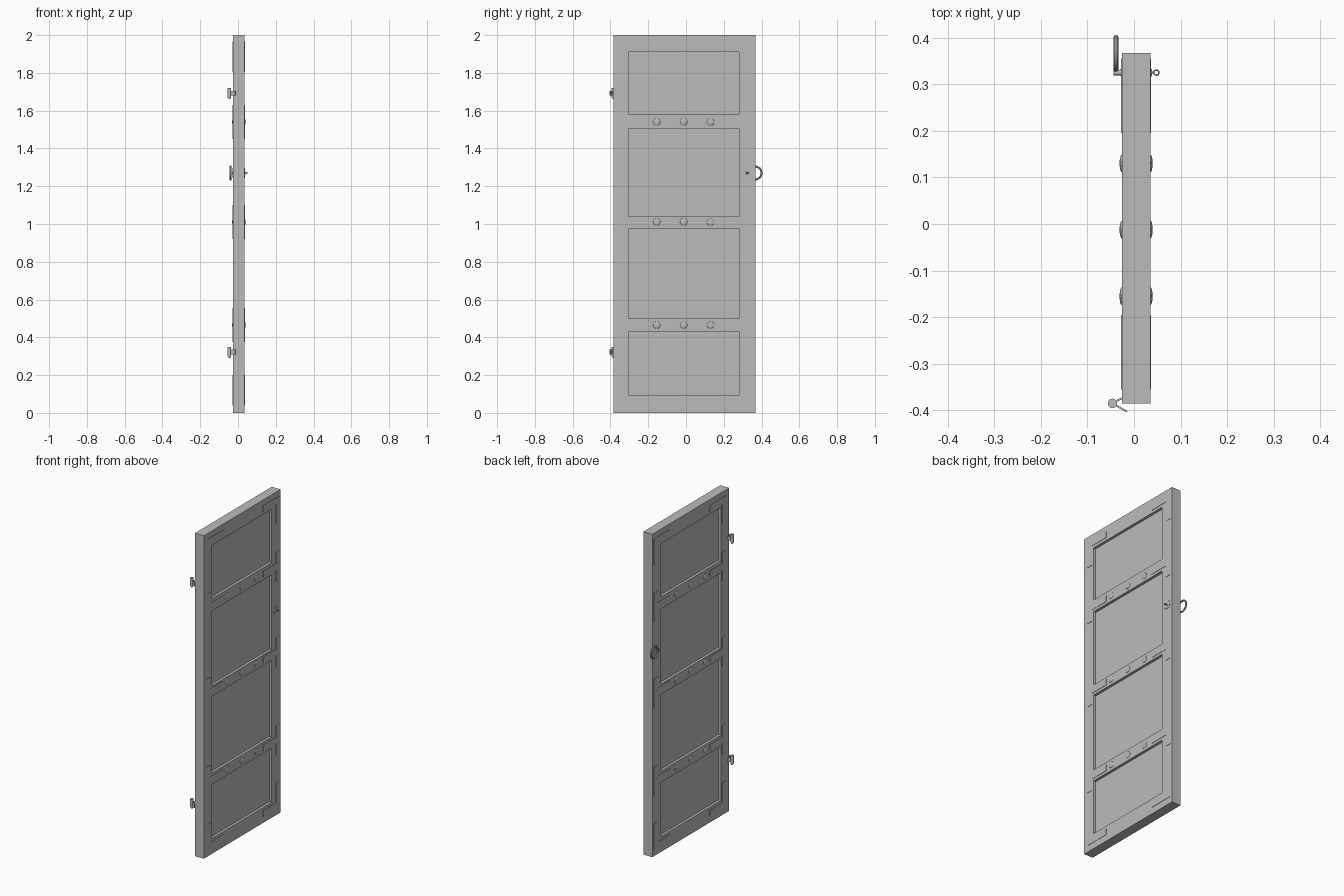
import bpy, bmesh
from math import pi, cos, sin
from mathutils import Matrix, Vector

cube = bpy.data.objects.get("Cube")
if cube:
    bpy.data.objects.remove(cube, do_unlink=True)

grey = bpy.data.materials.new("plain grey")
grey.use_nodes = True
grey.diffuse_color = (0.5, 0.5, 0.5, 1)
grey.node_tree.nodes["Principled BSDF"].inputs["Base Color"].default_value = (0.5, 0.5, 0.5, 1)

X0, X1 = -0.026, 0.035          # slab faces
Y0, Y1 = -0.385, 0.367          # hinge edge, latch edge
MID = (X0 + X1) / 2
RAILS = (0.465, 1.01, 1.54)
LOCK = (0.325, 1.27)            # y, z of the lock


def finish(name, bm, smooth=False):
    bmesh.ops.recalc_face_normals(bm, faces=bm.faces)
    mesh = bpy.data.meshes.new(name)
    bm.to_mesh(mesh)
    bm.free()
    mesh.materials.append(grey)
    ob = bpy.data.objects.new(name, mesh)
    bpy.context.collection.objects.link(ob)
    if smooth:
        bpy.ops.object.select_all(action='DESELECT')
        ob.select_set(True)
        bpy.context.view_layer.objects.active = ob
        bpy.ops.object.shade_smooth_by_angle()
    return ob


def box(bm, lo, hi):
    lo, hi = Vector(lo), Vector(hi)
    m = Matrix.Translation((lo + hi) / 2) @ Matrix.Diagonal((*(hi - lo), 1))
    return bmesh.ops.create_cube(bm, size=1, matrix=m)['verts']


def cylinder(name, p, q, r, r2=None, segments=20):
    p, q = Vector(p), Vector(q)
    m = Matrix.Translation((p + q) / 2) @ (q - p).to_track_quat('Z', 'Y').to_matrix().to_4x4()
    bm = bmesh.new()
    bmesh.ops.create_cone(bm, cap_ends=True, segments=segments, radius1=r,
                          radius2=r if r2 is None else r2, depth=(q - p).length, matrix=m)
    return finish(name, bm, True)


def ring(name, loc, major, minor, rot=(0, 0, 0)):
    bpy.ops.mesh.primitive_torus_add(location=loc, rotation=rot, major_radius=major,
                                     minor_radius=minor, major_segments=36, minor_segments=10)
    ob = bpy.context.object
    ob.name = name
    ob.data.materials.append(grey)
    bpy.ops.object.shade_smooth_by_angle()


# Door slab with four panels sunk into both faces
PY = (-0.305, 0.28)
PZ = ((0.095, 0.43), (0.50, 0.975), (1.04, 1.505), (1.58, 1.91))
bm = bmesh.new()
box(bm, (X0, Y0, 0), (X1, Y1, 2))
cuts = [((0, y, 0), (0, 1, 0)) for y in PY] + [((0, 0, z), (0, 0, 1)) for p in PZ for z in p]
for co, no in cuts:
    bmesh.ops.bisect_plane(bm, geom=bm.verts[:] + bm.edges[:] + bm.faces[:],
                           plane_co=co, plane_no=no)
bm.normal_update()
panels = []
for f in bm.faces:
    c = f.calc_center_median()
    if abs(f.normal.x) > 0.9 and PY[0] < c.y < PY[1] and any(a < c.z < b for a, b in PZ):
        panels.append(f)
for f in bmesh.ops.extrude_discrete_faces(bm, faces=panels)['faces']:
    step = 0.016 if f.calc_center_median().x < MID else -0.016
    bmesh.ops.translate(bm, vec=(step, 0, 0), verts=f.verts)
finish("door_slab", bm)


# Thin straps: an L at each corner, a T at each rail end, on both faces
def strap(name, points, side):
    x, out = (X1, 0.002) if side > 0 else (X0, -0.002)
    bm = bmesh.new()
    face = bm.faces.new([bm.verts.new((x, y, z)) for y, z in points])
    top = bmesh.ops.extrude_face_region(bm, geom=[face])['geom']
    bmesh.ops.translate(bm, vec=(out, 0, 0), verts=[v for v in top if isinstance(v, bmesh.types.BMVert)])
    finish(name, bm)


W, LEG = 0.038, 0.16
for side, face_name in ((1, "left"), (-1, "right")):
    for edge, d, end in ((-0.355, 1, "hinge"), (0.355, -1, "latch")):
        for z, u, level in ((1.965, -1, "top"), (0.04, 1, "bottom")):
            ell = [(0, 0), (LEG, 0), (LEG, W), (W, W), (W, LEG), (0, LEG)]
            strap(f"{face_name}_{level}_{end}_corner_strap",
                  [(edge + d * a, z + u * b) for a, b in ell], side)
        for i, z in enumerate(RAILS):
            h, w = 0.09, W / 2
            tee = [(0, -h), (W, -h), (W, -w), (LEG, -w), (LEG, w), (W, w), (W, h), (0, h)]
            strap(f"{face_name}_{end}_rail_strap_{i + 1}",
                  [(edge + d * a, z + b) for a, b in tee], side)

    # Domed studs along the rails
    bm = bmesh.new()
    x = X1 if side > 0 else X0
    for z in RAILS:
        for y in (-0.155, -0.012, 0.13):
            bmesh.ops.create_uvsphere(bm, u_segments=20, v_segments=10, radius=1,
                                      matrix=Matrix.Translation((x, y, z))
                                      @ Matrix.Diagonal((0.005, 0.019, 0.019, 1)))
    finish(f"{face_name}_rail_studs", bm, True)

    # Scalloped lock plate and its boss
    n = 48
    rim = [(LOCK[0] + r * cos(2 * pi * i / n), LOCK[1] + r * sin(2 * pi * i / n))
           for i, r in enumerate([0.027, 0.027, 0.024, 0.024] * (n // 4))]
    strap(f"{face_name}_lock_plate", rim, side)
    cylinder(f"{face_name}_lock_boss", (x, *LOCK), (x + side * 0.004, *LOCK), 0.009, 0.007)

# Key: shaft with a flat ring bow
cylinder("key_shaft", (X1, *LOCK), (0.043, *LOCK), 0.002, segments=12)
ring("key_bow", (0.048, *LOCK), 0.0055, 0.0015)

# Pull ring on the other face
cylinder("pull_ring_post", (X0, *LOCK), (-0.044, *LOCK), 0.006)
ring("pull_ring", (-0.039, 0.366, LOCK[1]), 0.034, 0.0055, (0, pi / 2, 0))

# Hinges: knuckle, pin and two splayed leaves
PIN = Vector((-0.046, -0.385, 0))
for name, z in (("upper", 1.692), ("lower", 0.322)):
    up = Vector((0, 0, 1))
    c = PIN + up * z
    cylinder(f"{name}_hinge_knuckle", c - up * 0.023, c + up * 0.028, 0.01)
    cylinder(f"{name}_hinge_pin", c - up * 0.031, c - up * 0.023, 0.005)
    for leaf, tip in (("door", (-0.022, -0.372)), ("frame", (-0.015, -0.403))):
        along = Vector((*tip, 0)) - PIN
        bm = bmesh.new()
        box(bm, (0, -0.002, -0.013), (along.length, 0.002, 0.013))
        bm.transform(Matrix.Translation(c) @ along.to_track_quat('X', 'Z').to_matrix().to_4x4())
        finish(f"{name}_hinge_{leaf}_leaf", bm)
